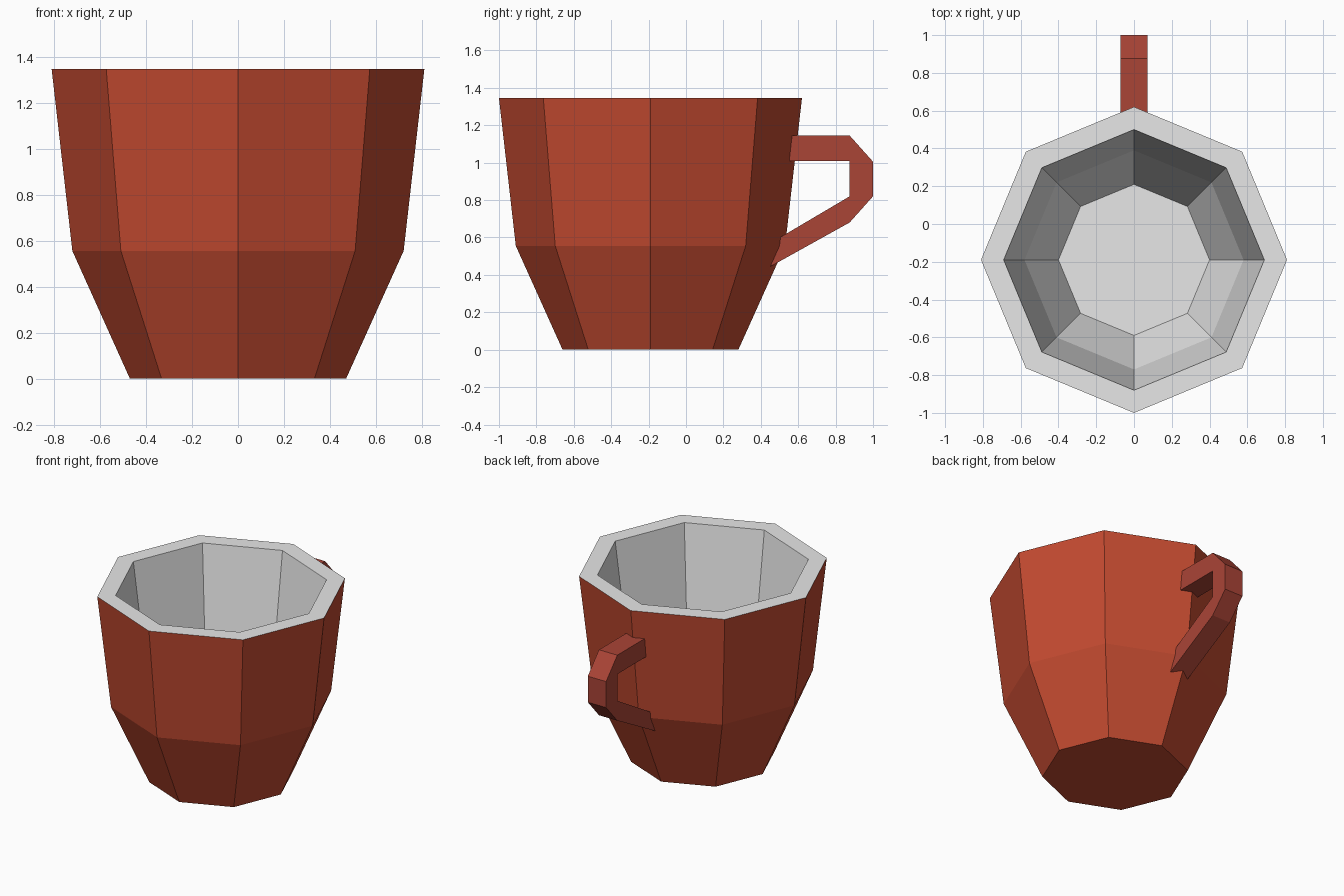
import bpy, bmesh, math

default = bpy.data.objects.get("Cube")
if default:
    bpy.data.objects.remove(default, do_unlink=True)

SIDES = 8
CUP_Y = -0.19
HANDLE_HALF = 0.072


def material(name, rgb):
    mat = bpy.data.materials.new(name)
    mat.use_nodes = True
    mat.diffuse_color = (*rgb, 1)
    bsdf = mat.node_tree.nodes["Principled BSDF"]
    bsdf.inputs["Base Color"].default_value = (*rgb, 1)
    bsdf.inputs["Roughness"].default_value = 0.8
    return mat


def finish(name, bm, materials):
    bmesh.ops.recalc_face_normals(bm, faces=bm.faces)
    mesh = bpy.data.meshes.new(name)
    bm.to_mesh(mesh)
    bm.free()
    for mat in materials:
        mesh.materials.append(mat)
    obj = bpy.data.objects.new(name, mesh)
    bpy.context.collection.objects.link(obj)
    return obj


red = material("terracotta red", (0.546, 0.069, 0.030))
dull_red = material("dull red", (0.402, 0.058, 0.037))
pale = material("pale grey glaze", (0.83, 0.83, 0.83))

# Cup: profile of (radius, height) from the base, up over the rim, down to the floor
outside = [(0.47, 0), (0.72, 0.555), (0.81, 1.345)]
inside = [(0.69, 1.345), (0.58, 0.53), (0.40, 0.11)]

bm = bmesh.new()
rings = []
for radius, z in outside + inside:
    angles = [math.tau * i / SIDES for i in range(SIDES)]
    rings.append([bm.verts.new((radius * math.cos(a), CUP_Y + radius * math.sin(a), z))
                  for a in angles])

bm.faces.new(rings[0])
for level, (low, high) in enumerate(zip(rings, rings[1:])):
    for i in range(SIDES):
        j = (i + 1) % SIDES
        face = bm.faces.new((low[i], low[j], high[j], high[i]))
        # Rim and interior take the pale glaze
        face.material_index = 1 if level >= len(outside) - 1 else 0
bm.faces.new(rings[-1]).material_index = 1
finish("cup", bm, [red, pale])

# Handle: paired outer and inner (y, z) corners, ends sunk into the wall
outer = [(0.53, 1.145), (0.875, 1.145), (1.0, 1.005), (1.0, 0.82), (0.875, 0.68), (0.43, 0.433)]
inner = [(0.53, 1.01), (0.875, 1.01), (0.875, 1.01), (0.875, 0.82), (0.875, 0.82), (0.46, 0.575)]

bm = bmesh.new()
sections = []
for (oy, oz), (iy, iz) in zip(outer, inner):
    sections.append([bm.verts.new((x, y, z)) for x, y, z in (
        (-HANDLE_HALF, oy, oz), (HANDLE_HALF, oy, oz),
        (HANDLE_HALF, iy, iz), (-HANDLE_HALF, iy, iz))])
for a, b in zip(sections, sections[1:]):
    for i in range(4):
        j = (i + 1) % 4
        bm.faces.new((a[i], a[j], b[j], b[i]))
bm.faces.new(sections[0])
bm.faces.new(sections[-1])
bmesh.ops.remove_doubles(bm, verts=bm.verts, dist=0.001)
finish("handle", bm, [dull_red])
